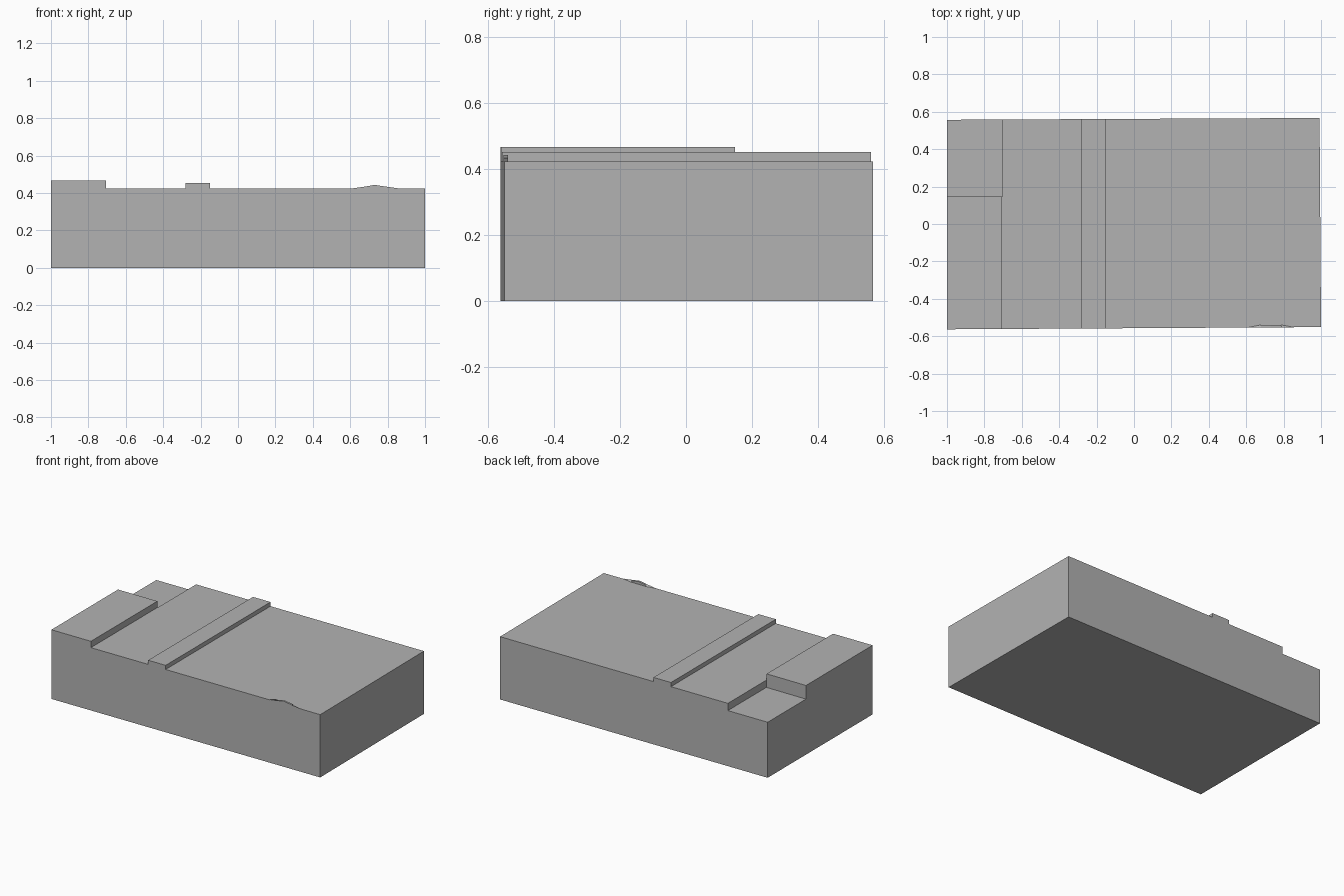
import bpy, bmesh

if "Cube" in bpy.data.objects:
    bpy.data.objects.remove(bpy.data.objects["Cube"], do_unlink=True)

grey = bpy.data.materials.new("plain_grey")
grey.use_nodes = True
colour = (0.45, 0.45, 0.45, 1)
grey.diffuse_color = colour
grey.node_tree.nodes["Principled BSDF"].inputs["Base Color"].default_value = colour


def loft(name, start, end):
    """Solid between two matching loops of points."""
    bm = bmesh.new()
    a = [bm.verts.new(p) for p in start]
    b = [bm.verts.new(p) for p in end]
    bm.faces.new(a)
    bm.faces.new(b)
    for i in range(len(a)):
        j = (i + 1) % len(a)
        bm.faces.new((a[i], a[j], b[j], b[i]))
    bmesh.ops.recalc_face_normals(bm, faces=bm.faces)
    mesh = bpy.data.meshes.new(name)
    bm.to_mesh(mesh)
    bm.free()
    mesh.materials.append(grey)
    obj = bpy.data.objects.new(name, mesh)
    bpy.context.collection.objects.link(obj)
    return obj


def upright(name, plan, low, high):
    return loft(name, [(x, y, low) for x, y in plan], [(x, y, high) for x, y in plan])


def carve(target, cutter):
    mod = target.modifiers.new("carve", "BOOLEAN")
    mod.operation = "DIFFERENCE"
    mod.solver = "EXACT"
    mod.object = cutter
    bpy.context.view_layer.objects.active = target
    bpy.ops.object.modifier_apply(modifier=mod.name)
    bpy.data.objects.remove(cutter, do_unlink=True)


# Slightly skewed block, full height of the raised corner
body = upright("stepped_block",
               [(-1, -0.563), (1, -0.551), (0.992, 0.567), (-1, 0.557)], 0, 0.467)

# Sunken back corner
carve(body, upright("corner_cutter",
                    [(-1.2, 0.148), (-0.704, 0.148), (-0.704, 0.8), (-1.2, 0.8)], 0.375, 0.7))

# Lower deck with the cross bar left standing
deck = 0.424
profile = [(-0.706, 0.7), (-0.706, deck), (-0.28, deck), (-0.28, 0.452),
           (-0.15, 0.452), (-0.15, deck), (1.2, deck), (1.2, 0.7)]
carve(body, loft("deck_cutter", [(x, -0.8, z) for x, z in profile],
                 [(x, 0.8, z) for x, z in profile]))

# Small peaked lip on the front edge
front = [(0.61, deck), (0.68, 0.434), (0.73, 0.443), (0.79, 0.434), (0.86, deck)]
back = [(0.675, deck), (0.68, 0.434), (0.73, 0.443), (0.785, 0.434), (0.79, deck)]
loft("front_lip", [(x, -0.553, z) for x, z in front], [(x, -0.54, z) for x, z in back])
